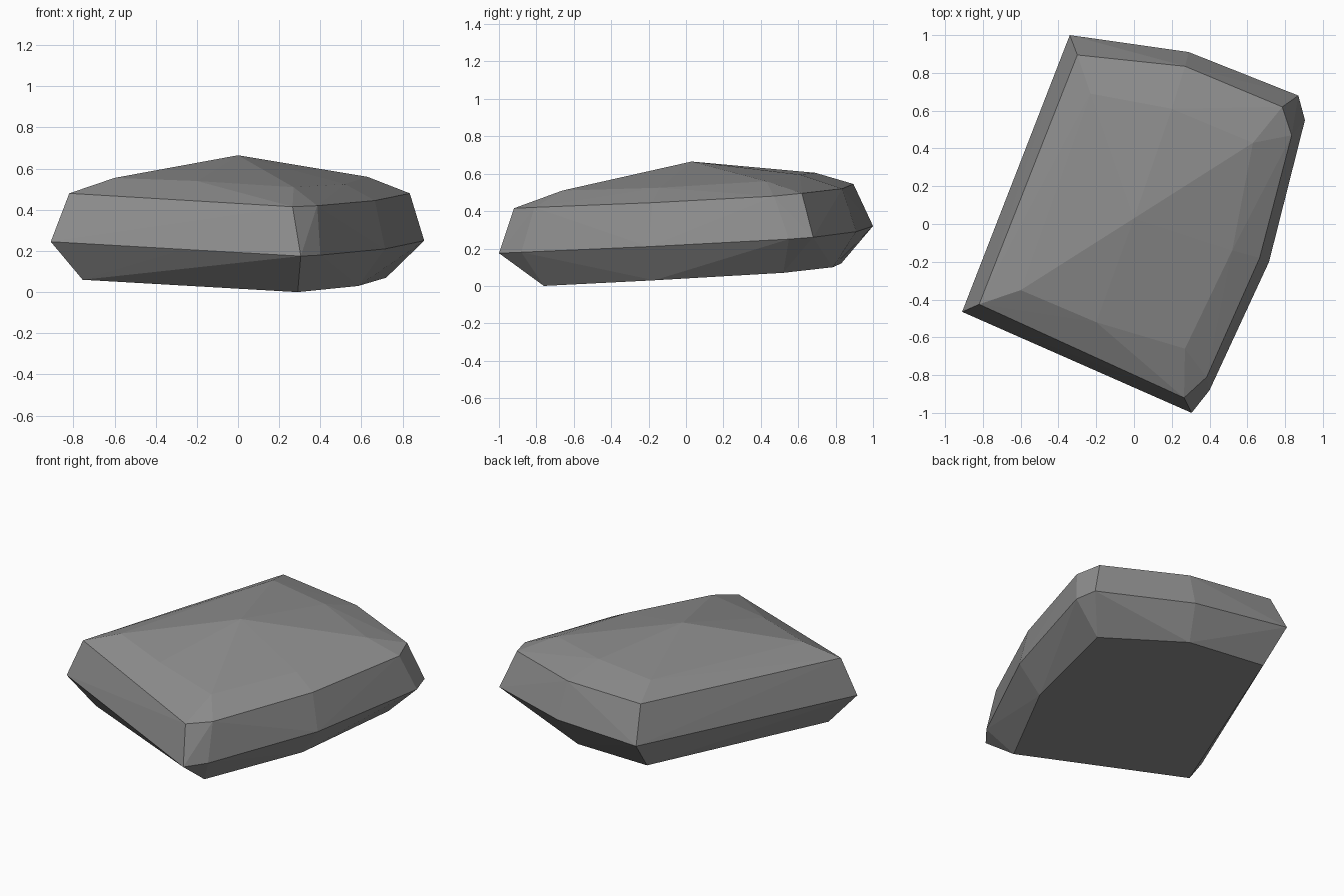
import bpy
import bmesh

# Remove the default cube
cube = bpy.data.objects.get("Cube")
if cube:
    bpy.data.objects.remove(cube, do_unlink=True)

# Stone material
stone = bpy.data.materials.new("stone grey")
stone.use_nodes = True
grey = (0.27, 0.27, 0.27, 1)
stone.diffuse_color = grey
shader = next(n for n in stone.node_tree.nodes if n.type == "BSDF_PRINCIPLED")
shader.inputs["Base Color"].default_value = grey
shader.inputs["Roughness"].default_value = 0.9

# Corner rings of the boulder, from the ground to the peak
base = [(-.30, .83, .12), (.23, .785, .10), (.72, .52, .07),
        (.585, -.17, .03), (.29, -.76, 0), (-.755, -.39, .06)]
waist = [(-.34, 1, .32), (.29, .91, .29), (.87, .68, .26), (.905, .55, .25),
         (.715, -.2, .21), (.40, -.88, .18), (.305, -1, .175),
         (-.27, -.745, .205), (-.91, -.465, .245)]
shoulder = [(-.30, .895, .545), (.27, .835, .52), (.785, .62, .495),
            (.835, .47, .48), (.665, -.18, .445), (.385, -.81, .42),
            (.265, -.92, .415), (-.82, -.425, .48)]
crown = [(-.23, .69, .605), (.2, .61, .595), (.63, .43, .56),
         (.52, -.14, .525), (.27, -.66, .51), (-.2, -.52, .54), (-.6, -.35, .555)]
peak = [(0, .03, .665)]

# Wrap the rings in one faceted skin
bm = bmesh.new()
for point in base + waist + shoulder + crown + peak:
    bm.verts.new(point)
hull = bmesh.ops.convex_hull(bm, input=bm.verts)
loose = {v for key in ("geom_interior", "geom_unused") for v in hull[key]
         if isinstance(v, bmesh.types.BMVert) and not v.link_faces}
bmesh.ops.delete(bm, geom=list(loose), context="VERTS")
bmesh.ops.recalc_face_normals(bm, faces=bm.faces)

mesh = bpy.data.meshes.new("boulder")
bm.to_mesh(mesh)
bm.free()
mesh.materials.append(stone)
boulder = bpy.data.objects.new("boulder", mesh)
bpy.context.collection.objects.link(boulder)
